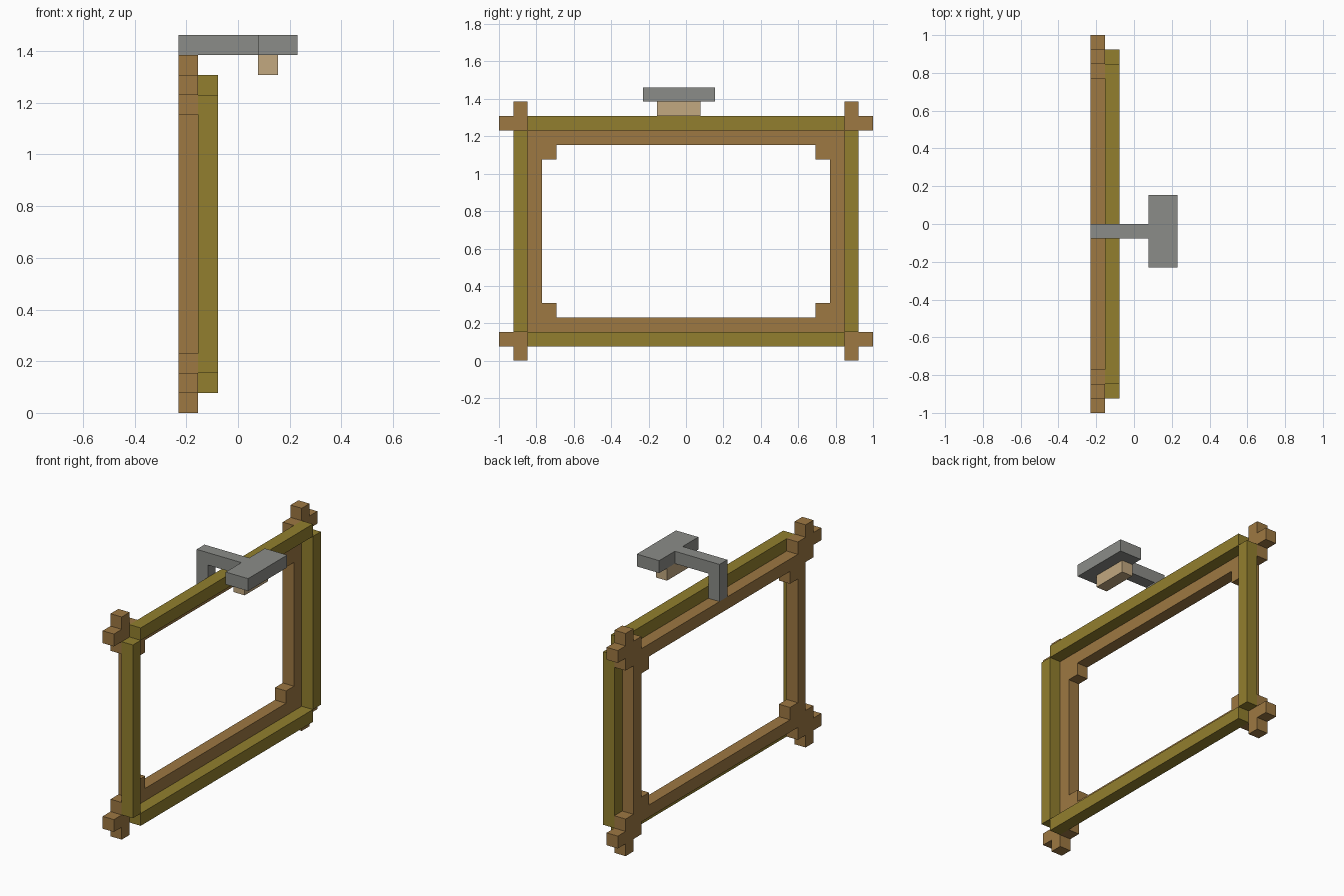
import bpy, bmesh

cube = bpy.data.objects.get("Cube")
if cube:
    bpy.data.objects.remove(cube, do_unlink=True)

U = 1 / 13  # one block of the model's grid


def linear(c):
    c /= 255
    return c / 12.92 if c <= 0.04045 else ((c + 0.055) / 1.055) ** 2.4


def material(name, *rgb):
    colour = (*map(linear, rgb), 1)
    mat = bpy.data.materials.new(name)
    mat.use_nodes = True
    mat.diffuse_color = colour
    mat.node_tree.nodes["Principled BSDF"].inputs["Base Color"].default_value = colour
    return mat


def prism(name, mat, profile, x0, x1):
    """Extrude a (y, z) outline, given in blocks, from x0 to x1."""
    bm = bmesh.new()
    face = bm.faces.new([bm.verts.new((x0 * U, y * U, z * U)) for y, z in profile])
    new = bmesh.ops.extrude_face_region(bm, geom=[face])["geom"]
    moved = [v for v in new if isinstance(v, bmesh.types.BMVert)]
    bmesh.ops.translate(bm, verts=moved, vec=((x1 - x0) * U, 0, 0))
    bmesh.ops.recalc_face_normals(bm, faces=bm.faces)
    mesh = bpy.data.meshes.new(name)
    bm.to_mesh(mesh)
    bm.free()
    mesh.materials.append(mat)
    obj = bpy.data.objects.new(name, mesh)
    bpy.context.collection.objects.link(obj)
    return obj


def box(name, mat, x, y, z):
    outline = [(y[0], z[0]), (y[1], z[0]), (y[1], z[1]), (y[0], z[1])]
    return prism(name, mat, outline, *x)


brown = material("brown wood", 157, 120, 66)
olive = material("olive trim", 146, 127, 46)
grey = material("grey metal", 139, 140, 136)
tan = material("pale wood", 194, 168, 128)

MID = 9            # height of the frame's centre
BACK = (-3, -2)    # depth of the inner frame
FRONT = (-2, -1)   # depth of the outer trim

# Stepped corner pieces, mirrored to all four corners
corner = [(9, 14), (11, 14), (11, 15), (12, 15), (12, 16), (13, 16), (13, 17),
          (12, 17), (12, 18), (11, 18), (11, 17), (10, 17), (10, 16), (9, 16)]
for side, sy in (("front", -1), ("back", 1)):
    for level, sz in (("bottom", -1), ("top", 1)):
        outline = [(sy * y, MID + sz * (z - MID)) for y, z in corner]
        prism(f"{level}_{side}_corner", brown, outline, *BACK)

# Bars of the inner frame and the outer trim
for level, s in (("bottom", -1), ("top", 1)):
    box(f"{level}_frame_bar", brown, BACK, (-9, 9), sorted((MID + s * 6, MID + s * 7)))
    box(f"{level}_trim_bar", olive, FRONT, (-11, 11), sorted((MID + s * 7, MID + s * 8)))
for side, s in (("front", -1), ("back", 1)):
    box(f"{side}_frame_post", brown, BACK, sorted((s * 10, s * 11)), (4, 14))
    box(f"{side}_trim_post", olive, FRONT, sorted((s * 11, s * 12)), (2, 16))

# Bracket above the frame with its shade and lamp
box("bracket_post", grey, BACK, (-1, 0), (16, 18))
box("bracket_arm", grey, (-3, 1), (-1, 0), (18, 19))
box("lamp_shade", grey, (1, 3), (-3, 2), (18, 19))
box("lamp", tan, (1, 2), (-2, 1), (17, 18))
